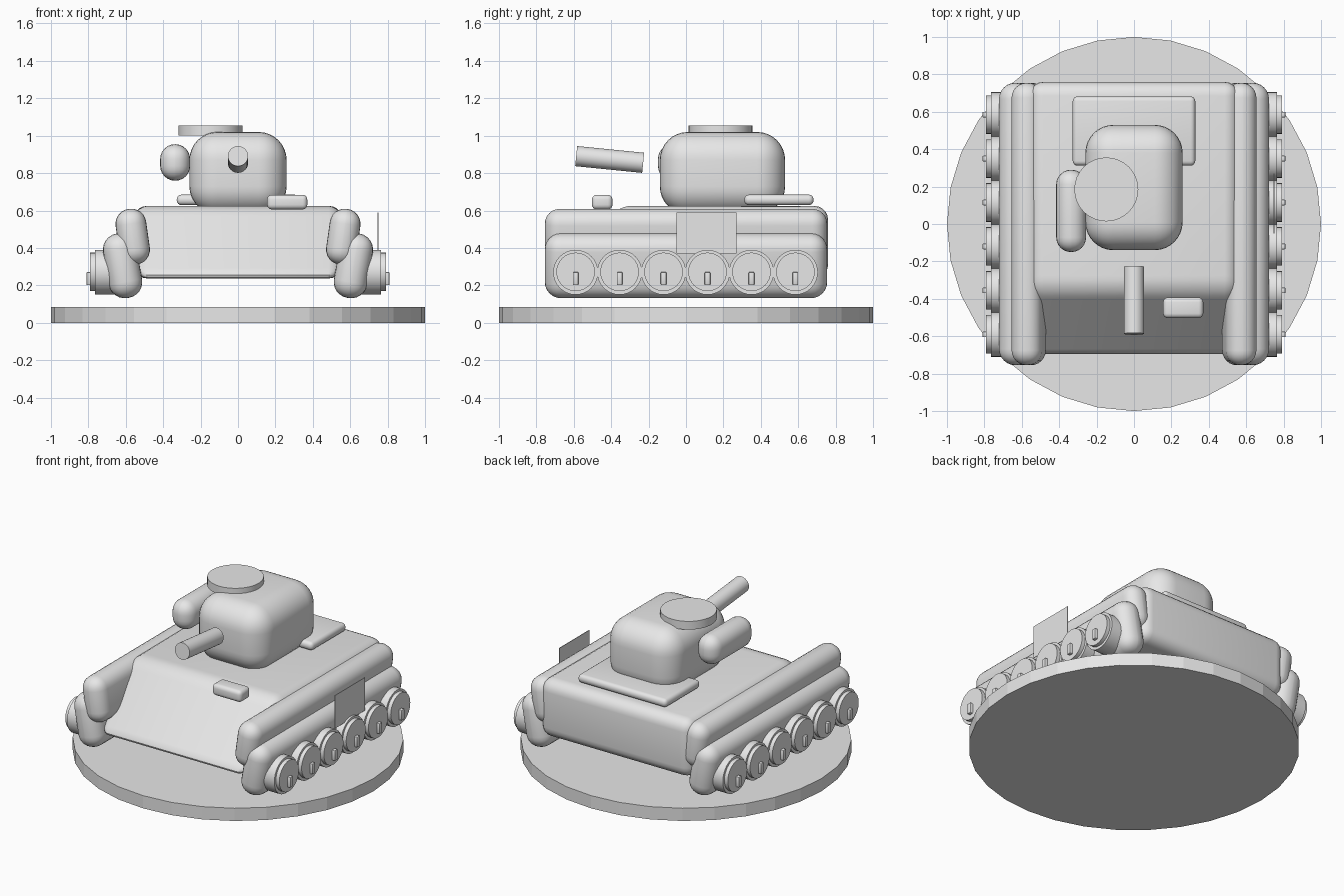
import bpy, bmesh, math
from mathutils import Matrix, Vector

if "Cube" in bpy.data.objects:
    bpy.data.objects.remove(bpy.data.objects["Cube"], do_unlink=True)

grey = bpy.data.materials.new("light_grey")
grey.use_nodes = True
grey.diffuse_color = (0.8, 0.8, 0.8, 1)
grey.node_tree.nodes["Principled BSDF"].inputs["Base Color"].default_value = grey.diffuse_color


def finish(name, bm, smooth=True):
    """Turn a bmesh into a named object with the shared material."""
    bmesh.ops.recalc_face_normals(bm, faces=bm.faces)
    mesh = bpy.data.meshes.new(name)
    bm.to_mesh(mesh)
    bm.free()
    mesh.materials.append(grey)
    ob = bpy.data.objects.new(name, mesh)
    bpy.context.collection.objects.link(ob)
    if smooth:
        bpy.ops.object.select_all(action='DESELECT')
        ob.select_set(True)
        bpy.context.view_layer.objects.active = ob
        bpy.ops.object.shade_smooth_by_angle(angle=math.radians(35))
    return ob


def round_edges(bm, radius, segments):
    bmesh.ops.bevel(bm, geom=bm.edges[:], offset=radius, segments=segments,
                    profile=0.5, affect='EDGES', clamp_overlap=True)


def box(name, center, size, radius=0, segments=6, tilt=0):
    """Rounded box, tilted around the y axis."""
    bm = bmesh.new()
    bmesh.ops.create_cube(bm, size=1)
    bmesh.ops.scale(bm, vec=size, verts=bm.verts)
    if radius:
        round_edges(bm, radius, segments)
    bm.transform(Matrix.Translation(center) @ Matrix.Rotation(math.radians(tilt), 4, 'Y'))
    return finish(name, bm, radius > 0)


def cylinder(name, center, radius, depth, axis=(0, 0, 1), smooth=True):
    bm = bmesh.new()
    bmesh.ops.create_cone(bm, cap_ends=True, segments=32, radius1=radius,
                          radius2=radius, depth=depth)
    turn = Vector((0, 0, 1)).rotation_difference(Vector(axis)).to_matrix().to_4x4()
    if axis == (0, 0, 1):
        turn = Matrix.Rotation(math.pi / 2, 4, 'Z')
    bm.transform(Matrix.Translation(center) @ turn)
    return finish(name, bm, smooth)


# Display base
cylinder("base_disc", (0, 0, 0.0425), 1.0, 0.085, smooth=False)

# Hull: side profile with sloped front, extruded across and rounded
bm = bmesh.new()
profile = [(-0.72, 0.237), (0.76, 0.237), (0.76, 0.625), (-0.35, 0.625)]
face = bm.faces.new([bm.verts.new((-0.56, y, z)) for y, z in profile])
side = bmesh.ops.extrude_face_region(bm, geom=[face])["geom"]
bmesh.ops.translate(bm, vec=(1.12, 0, 0),
                    verts=[v for v in side if isinstance(v, bmesh.types.BMVert)])
bmesh.ops.recalc_face_normals(bm, faces=bm.faces)
round_edges(bm, 0.075, 5)
finish("hull", bm)

# Running gear on both sides
for side_name, s in (("left", 1), ("right", -1)):
    box(f"{side_name}_fender", (s * 0.563, 0, 0.46), (0.165, 1.51, 0.30), 0.08, tilt=s * 8)
    box(f"{side_name}_track", (s * 0.617, 0, 0.305), (0.18, 1.51, 0.35), 0.087, tilt=s * 10)
    for i in range(6):
        y = -0.59 + i * 0.235
        name = f"{side_name}_wheel_{i + 1}"
        cylinder(name + "_rim", (s * 0.69, y, 0.27), 0.12, 0.15, (s, 0, 0))
        cylinder(name + "_disc", (s * 0.74, y, 0.272), 0.103, 0.10, (s, 0, 0))
        box(name + "_hub_key", (s * 0.785, y, 0.236), (0.05, 0.03, 0.07), 0.005, 2)

# Turret, hatch and gun
box("turret", (0, 0.195, 0.80), (0.52, 0.67, 0.44), 0.15, 8)
cylinder("turret_hatch", (-0.148, 0.185, 1.028), 0.171, 0.055)
cylinder("gun_barrel", (0, -0.408, 0.873), 0.054, 0.36, (0, -1, 0.1))
box("side_canister", (-0.336, 0.07, 0.857), (0.16, 0.44, 0.195), 0.079)

# Deck and side fittings
box("engine_deck", (0, 0.497, 0.657), (0.655, 0.37, 0.056), 0.025, 4)
box("front_viewport", (0.263, -0.448, 0.645), (0.215, 0.11, 0.078), 0.025, 4)
box("side_plate", (0.748, 0.11, 0.48), (0.004, 0.32, 0.22))
